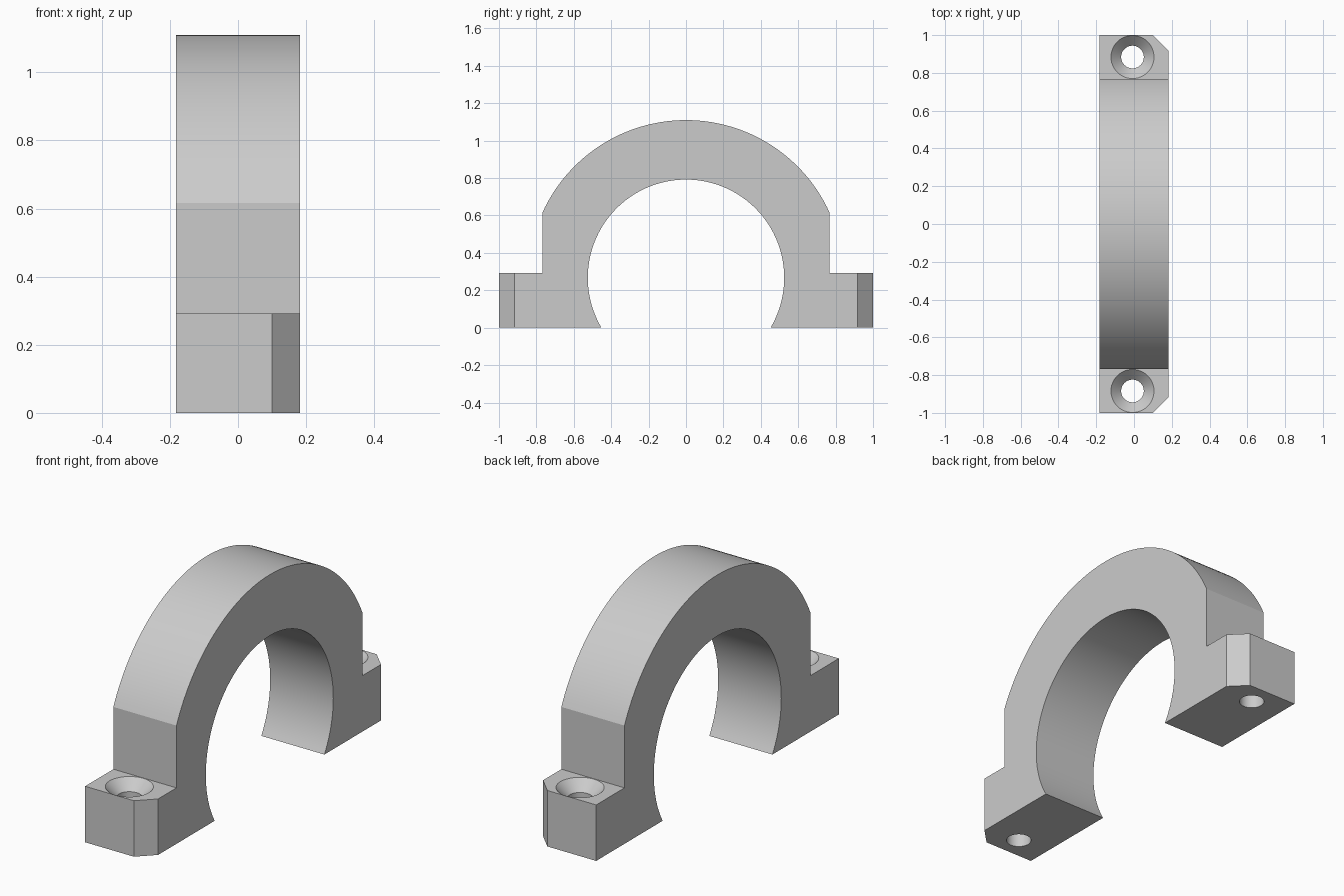
import bpy, bmesh
from math import sin, cos, asin, acos, pi, radians, sqrt

cube = bpy.data.objects.get("Cube")
if cube:
    bpy.data.objects.remove(cube, do_unlink=True)

HALF_W = 0.182      # half width along x
FOOT_Z = 0.292      # top of the bolt feet
WALL_Y = 0.767      # outer upright walls
CENTRE_Z = 0.267    # shared centre of bore and crown
R_OUT, R_IN = 0.843, 0.525
HOLE_X, HOLE_Y = -0.008, 0.884

grey = bpy.data.materials.new("light grey")
grey.use_nodes = True
grey.diffuse_color = (0.6, 0.6, 0.6, 1)
grey.node_tree.nodes["Principled BSDF"].inputs["Base Color"].default_value = (0.6, 0.6, 0.6, 1)


def arc(radius, start, end, steps):
    """Points in the yz plane, angle measured from straight up."""
    angles = [start + (end - start) * i / steps for i in range(steps + 1)]
    return [(radius * sin(a), CENTRE_Z + radius * cos(a)) for a in angles]


def make_object(name, bm):
    bmesh.ops.recalc_face_normals(bm, faces=bm.faces)
    mesh = bpy.data.meshes.new(name)
    bm.to_mesh(mesh)
    bm.free()
    mesh.materials.append(grey)
    obj = bpy.data.objects.new(name, mesh)
    bpy.context.collection.objects.link(obj)
    return obj


# Clamp body: side profile extruded across the width
crown = asin(WALL_Y / R_OUT)
bore = acos(-CENTRE_Z / R_IN)
profile = [(-1, 0), (-1, FOOT_Z), (-WALL_Y, FOOT_Z)]
profile += arc(R_OUT, -crown, crown, 64)
profile += [(WALL_Y, FOOT_Z), (1, FOOT_Z), (1, 0)]
profile += arc(R_IN, bore, -bore, 96)

bm = bmesh.new()
face = bm.faces.new([bm.verts.new((-HALF_W, y, z)) for y, z in profile])
side = bmesh.ops.extrude_face_region(bm, geom=[face])["geom"]
bmesh.ops.translate(bm, vec=(2 * HALF_W, 0, 0),
                    verts=[g for g in side if isinstance(g, bmesh.types.BMVert)])

# Chamfered outer corners on the left side
corners = [e for e in bm.edges
           if all(v.co.x > 0 and abs(v.co.y) > 0.99 for v in e.verts)]
bmesh.ops.bevel(bm, geom=corners, offset=0.082, segments=1, affect='EDGES')
body = make_object("clamp_body", bm)


# Countersunk bolt holes: turned cutters
def bolt_cutter(name, y, steps=48):
    bm = bmesh.new()
    rings = []
    for r, z in [(0.06, -0.1), (0.06, FOOT_Z - 0.054), (0.114, FOOT_Z), (0.114, FOOT_Z + 0.1)]:
        rings.append([bm.verts.new((HOLE_X + r * cos(2 * pi * i / steps),
                                    y + r * sin(2 * pi * i / steps), z))
                      for i in range(steps)])
    for low, high in zip(rings, rings[1:]):
        for i in range(steps):
            j = (i + 1) % steps
            bm.faces.new((low[i], low[j], high[j], high[i]))
    bm.faces.new(rings[0])
    bm.faces.new(rings[-1])
    cutter = make_object(name, bm)
    cutter.hide_render = True
    return cutter


bpy.ops.object.select_all(action='DESELECT')
bpy.context.view_layer.objects.active = body
body.select_set(True)
for name, sign in (("front_bolt_cutter", -1), ("back_bolt_cutter", 1)):
    cutter = bolt_cutter(name, sign * HOLE_Y)
    cut = body.modifiers.new(name, 'BOOLEAN')
    cut.operation, cut.solver, cut.object = 'DIFFERENCE', 'EXACT', cutter
    bpy.ops.object.modifier_apply(modifier=cut.name)
    bpy.data.objects.remove(cutter, do_unlink=True)

# Smooth curves, crisp edges
bpy.ops.object.shade_smooth_by_angle(angle=radians(20))
